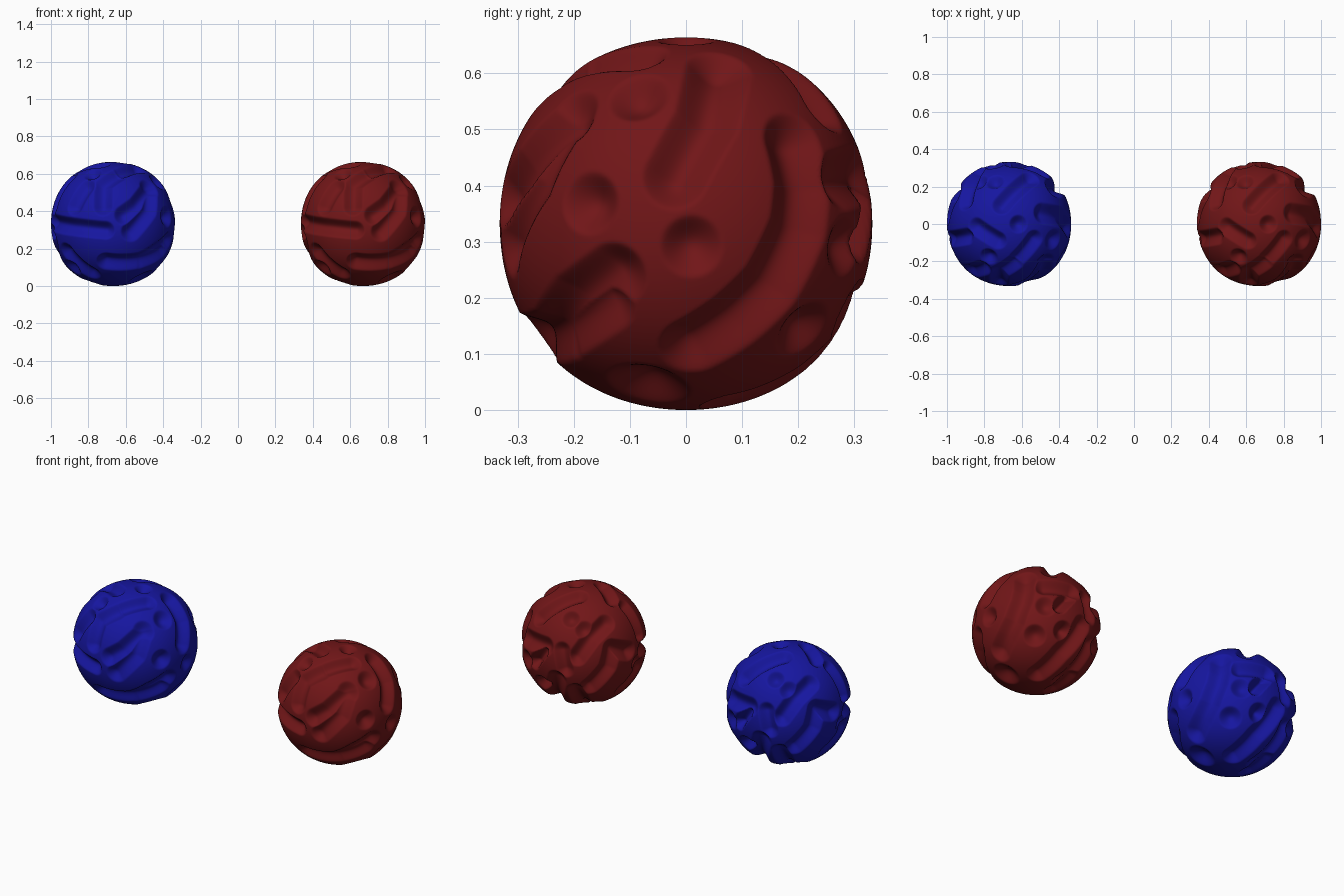
import bpy, bmesh, math
from mathutils import Vector

if "Cube" in bpy.data.objects:
    bpy.data.objects.remove(bpy.data.objects["Cube"])

R, CX, CZ = 0.332, 0.668, 0.332


def frame(az, el):
    """View frame: az measured from the front towards the right, el upwards."""
    a, e = math.radians(az), math.radians(el)
    d = Vector((math.sin(a) * math.cos(e), -math.cos(a) * math.cos(e), math.sin(e)))
    r = Vector((math.cos(a), math.sin(a), 0))
    return r, d.cross(r), d


# Grooves are (half width, depth, points...) drawn on a disc seen along a frame
side = [
    (.17, .10, (-.25, .67)), (.17, .11, (-.51, .11)), (.17, .10, (.03, -.12)),
    (.17, .10, (-.60, .57), (-.80, .22), (-.95, -.12)),
    (.18, .12, (-.06, .25), (.11, .55), (.17, .82)),
    (.19, .12, (.57, .42), (.62, .20), (.60, -.02), (.45, -.33), (.25, -.52), (.04, -.65)),
    (.18, .11, (-.38, -.27), (-.58, -.42), (-.68, -.58)),
    (.18, .11, (.62, -.56)), (.23, .12, (-.20, -.87)),
]
front = [
    (.15, .12, (-.97, .03), (-.50, -.06), (-.12, -.10)),
    (.16, .10, (-.60, .28), (-.42, .58)),
    (.16, .10, (-.16, .28), (-.15, .62), (.08, .78)),
    (.17, .11, (.18, .14), (.38, .28), (.58, .54)),
    (.17, .11, (-.10, -.60), (.35, -.60), (.80, -.42)),
    (.17, .10, (-.72, -.45), (-.35, -.78)),
]
top = [
    (.15, .10, (-.52, -.04), (-.18, -.26)), (.15, .10, (.15, 0)),
    (.16, .11, (-.12, .30), (.33, .72)), (.16, .10, (-.48, .66)),
    (.15, .10, (.14, -.55), (.40, -.24)),
    (.15, .10, (-.32, -.52)),
]
back_left = [
    (.17, .11, (-.90, .05), (-.62, -.08)),
    (.15, .10, (-.35, -.15), (-.30, -.45)),
    (.16, .11, (-.10, -.25), (.12, .05), (.35, .28)),
    (.15, .10, (-.20, .35)),
    (.18, .18, (-.64, -.68)),
    (.17, .12, (.10, -.72), (.38, -.42), (.45, -.12), (.72, -.16)),
    (.16, .10, (.86, -.34)),
    (.14, .10, (.66, .55), (.90, .10)),
]
back_low = [
    (.17, .10, (.12, .42)),
    (.13, .16, (.34, .42), (.50, .58)),
    (.18, .12, (.02, -.65), (.35, -.32), (.70, .12)),
    (.16, .10, (.38, -.75), (.82, -.18)),
]
# The hidden lower left carries on the same pattern
left_low = [
    (.17, .10, (-.30, -.10), (-.05, .25)), (.17, .09, (.15, -.25)),
    (.17, .10, (-.45, -.60), (-.10, -.65)),
]

# Turn every groove into segments on the unit sphere
segments = []
for (r, u, d), marks in ((frame(90, 0), side), (frame(0, 0), front),
                         (frame(0, 90), top), (frame(215, 25.5), back_left),
                         (frame(141.5, -32), back_low), (frame(-75, -30), left_low)):
    for width, depth, *pts in marks:
        dirs = [(r * x + u * y + d * math.sqrt(max(0, 1 - x * x - y * y))).normalized()
                for x, y in pts]
        if len(dirs) == 1:
            dirs *= 2
        for a, b in zip(dirs, dirs[1:]):
            ab = b - a
            reach = (width + ab.length / 2 + .08) ** 2
            segments.append((a, ab, ab.length_squared, (a + b) / 2, reach, width, depth))


def carve(p):
    """Depth of the deepest groove at direction p."""
    best = 0
    for a, ab, l2, mid, reach, width, depth in segments:
        if (p - mid).length_squared > reach:
            continue
        t = min(1, max(0, (p - a).dot(ab) / l2)) if l2 > 1e-9 else 0
        q = (a + ab * t).normalized()
        k = (p - q).length / width
        if k < 1:
            best = max(best, depth * (1 - k * k) ** 1.4)
    return best


# Carved ball mesh, very slightly fuller between the axes
bm = bmesh.new()
bmesh.ops.create_icosphere(bm, subdivisions=7, radius=1)
for v in bm.verts:
    n = v.co.normalized()
    full = 2 * (1 - n.x ** 4 - n.y ** 4 - n.z ** 4)
    v.co = n * R * (1 + .017 * full - carve(n))
for f in bm.faces:
    f.smooth = True
ball = bpy.data.meshes.new("carved_ball")
bm.to_mesh(ball)
bm.free()

# One blue and one red ball
for name, x, color in (("blue_ball", -CX, (.008, .008, .35, 1)),
                       ("red_ball", CX, (.165, .008, .009, 1))):
    mesh = ball.copy()
    mat = bpy.data.materials.new(name + "_paint")
    mat.diffuse_color = color
    mat.use_nodes = True
    mat.node_tree.nodes["Principled BSDF"].inputs["Base Color"].default_value = mat.diffuse_color
    mesh.materials.append(mat)
    ob = bpy.data.objects.new(name, mesh)
    ob.location = (x, 0, CZ)
    bpy.context.collection.objects.link(ob)
